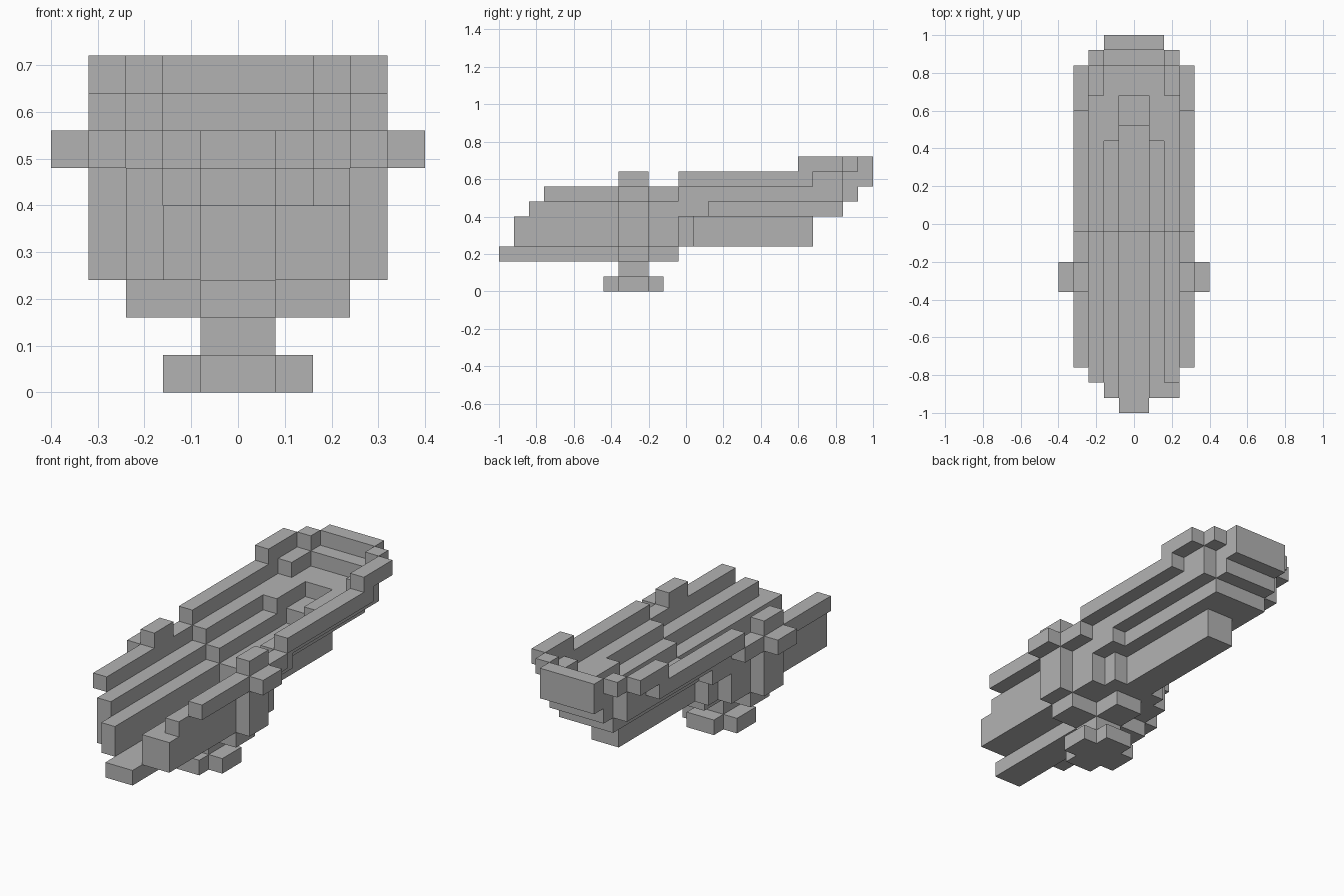
import bpy
import bmesh
from mathutils import Matrix, Vector

cube = bpy.data.objects.get("Cube")
if cube:
    bpy.data.objects.remove(cube, do_unlink=True)

U = 0.08  # block size

grey = bpy.data.materials.new("plain grey")
grey.use_nodes = True
colour = (0.45, 0.45, 0.45, 1)
grey.diffuse_color = colour
grey.node_tree.nodes["Principled BSDF"].inputs["Base Color"].default_value = colour


def part(name, *boxes, mirror=False):
    """Boxes in block units: (x0, x1, y0, y1, z0, z1); y counts from the front tip."""
    bm = bmesh.new()
    for x0, x1, y0, y1, z0, z1 in boxes:
        spans = [(x0, x1)] + ([(-x1, -x0)] if mirror else [])
        for a, b in spans:
            size = Vector((b - a, y1 - y0, z1 - z0)) * U
            mid = Vector(((a + b) / 2, (y0 + y1) / 2 - 12.5, (z0 + z1) / 2)) * U
            bmesh.ops.create_cube(bm, size=1, matrix=Matrix.Translation(mid)
                                  @ Matrix.Diagonal(size).to_4x4())
    mesh = bpy.data.meshes.new(name)
    bm.to_mesh(mesh)
    bm.free()
    mesh.materials.append(grey)
    obj = bpy.data.objects.new(name, mesh)
    bpy.context.collection.objects.link(obj)
    return obj


# Cross-shaped foot and its stem
part("foot", (-2, 2, 8, 10, 0, 1), (-1, 1, 7, 8, 0, 1), (-1, 1, 10, 11, 0, 1))
part("stem", (-1, 1, 8, 10, 1, 2))

# Hoop around the hull above the foot, with side pegs
part("hoop_base", (1, 3, 8, 10, 2, 3), mirror=True)
part("hoop_post", (3, 4, 8, 10, 3, 6), mirror=True)
part("side_peg", (4, 5, 8, 10, 6, 7), mirror=True)
part("top_peg", (3, 4, 8, 10, 7, 8), mirror=True)

# Front half: keel, stepped side planks and rail
part("front_keel", (-1, 1, 0, 12, 2, 3))
part("front_inner_plank", (1, 2, 1, 13, 3, 5), mirror=True)
part("front_outer_plank", (2, 3, 2, 12, 3, 5), (2, 3, 2, 14, 5, 6), mirror=True)
part("left_bow_block", (2, 3, 1, 2, 3, 5))
part("front_rail", (3, 4, 3, 12, 6, 7), mirror=True)

# Rear half: raised keel, planks and rail
part("rear_keel", (-1, 1, 12, 21, 3, 5))
part("rear_inner_plank", (1, 2, 12, 23, 5, 6), mirror=True)
part("rear_outer_plank", (2, 3, 12, 23, 6, 7), mirror=True)
part("rear_rail", (3, 4, 12, 21, 7, 8), mirror=True)

# Stepped floor of the rear bowl
part("bowl_step", (-1, 1, 19, 23, 5, 6))
part("bowl_floor", (-2, 2, 21, 24, 6, 7))
part("bowl_floor_side", (1, 2, 18, 21, 6, 7), mirror=True)

# Raised rim around the stern
part("rim_inner", (2, 3, 21, 23, 7, 8), mirror=True)
part("rim_side", (3, 4, 20, 23, 8, 9), mirror=True)
part("rim_corner", (2, 3, 23, 24, 8, 9), mirror=True)
part("stern_wall", (-2, 2, 23, 25, 7, 8), (-2, 2, 24, 25, 8, 9))
